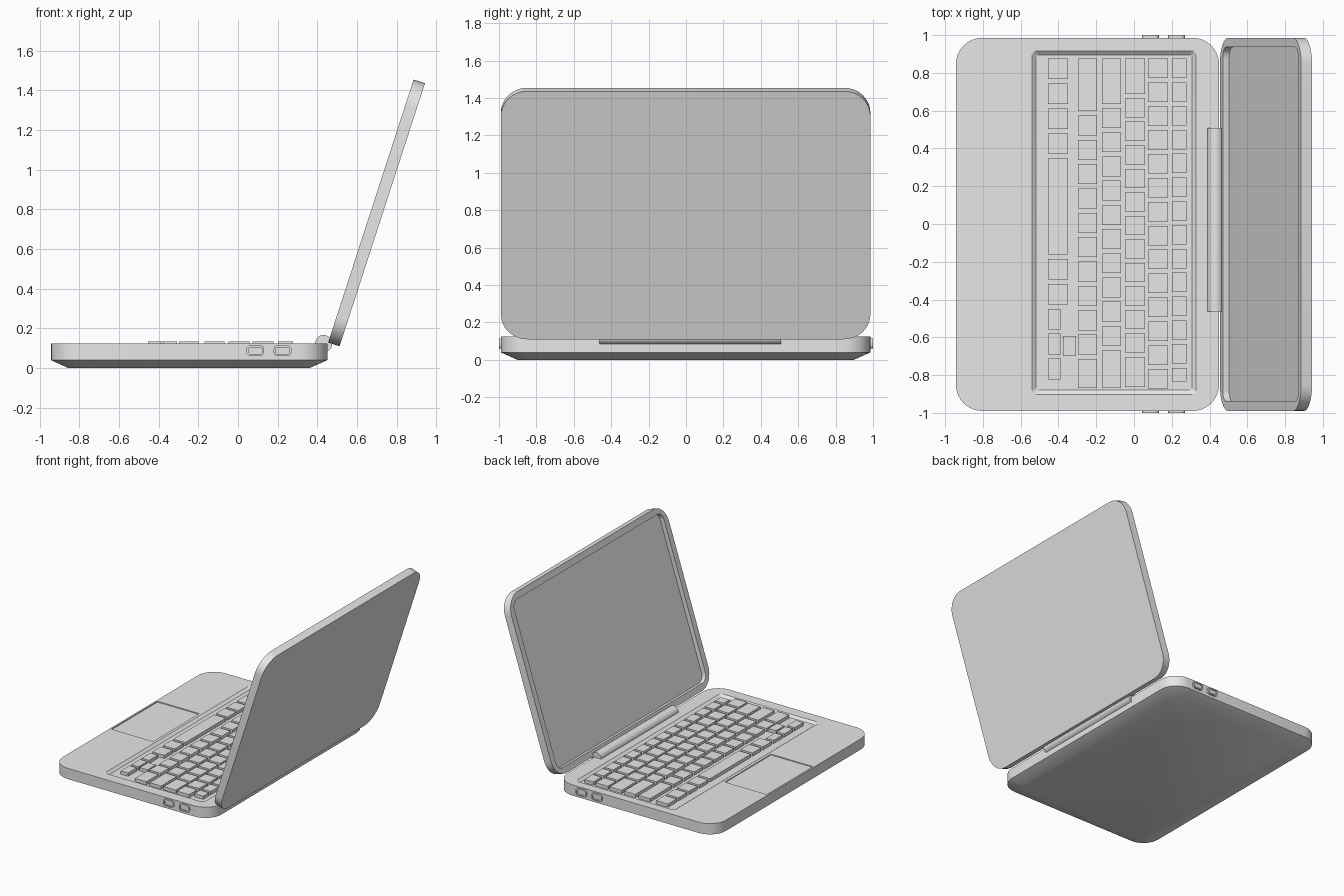
import bpy, bmesh, math
from mathutils import Matrix, Vector

cube = bpy.data.objects.get("Cube")
if cube:
    bpy.data.objects.remove(cube, do_unlink=True)

grey = bpy.data.materials.new("plain grey")
grey.use_nodes = True
grey.diffuse_color = (0.8, 0.8, 0.8, 1)
grey.node_tree.nodes["Principled BSDF"].inputs["Base Color"].default_value = (0.8, 0.8, 0.8, 1)

Y0, Y1 = -0.99, 0.986          # width of case and lid


def ring(x0, x1, y0, y1, z, r, steps=8):
    """Rounded rectangle outline at height z."""
    pts = []
    corners = [(x1 - r, y1 - r), (x0 + r, y1 - r), (x0 + r, y0 + r), (x1 - r, y0 + r)]
    for q, (cx, cy) in enumerate(corners):
        for i in range(steps + 1):
            a = math.pi / 2 * (q + i / steps)
            pts.append(Vector((cx + r * math.cos(a), cy + r * math.sin(a), z)))
    return pts


def finish(name, bm, matrix=Matrix()):
    bm.transform(matrix)
    bmesh.ops.recalc_face_normals(bm, faces=bm.faces)
    mesh = bpy.data.meshes.new(name)
    bm.to_mesh(mesh)
    bm.free()
    mesh.materials.append(grey)
    ob = bpy.data.objects.new(name, mesh)
    bpy.context.collection.objects.link(ob)
    return ob


def loft(name, rings, matrix=Matrix()):
    """Closed solid skinned through a list of outlines."""
    bm = bmesh.new()
    loops = [[bm.verts.new(p) for p in r] for r in rings]
    for a, b in zip(loops, loops[1:]):
        for i in range(len(a)):
            j = (i + 1) % len(a)
            bm.faces.new((a[i], a[j], b[j], b[i]))
    bm.faces.new(loops[0])
    bm.faces.new(loops[-1])
    return finish(name, bm, matrix)


def activate(ob):
    bpy.ops.object.select_all(action="DESELECT")
    ob.select_set(True)
    bpy.context.view_layer.objects.active = ob


def smooth(ob):
    activate(ob)
    bpy.ops.object.shade_smooth_by_angle(angle=math.radians(25))


def cut(ob, cutter):
    cutter.hide_render = True
    mod = ob.modifiers.new("cut", "BOOLEAN")
    mod.operation = "DIFFERENCE"
    mod.solver = "EXACT"
    mod.object = cutter
    activate(ob)
    bpy.ops.object.modifier_apply(modifier=mod.name)
    bpy.data.objects.remove(cutter, do_unlink=True)


# Case with tapered underside, keyboard well and sunken touchpad
case = loft("case", [
    ring(-0.855, 0.36, Y0 + 0.09, Y1 - 0.09, 0, 0.1),
    ring(-0.943, 0.45, Y0, Y1, 0.04, 0.14),
    ring(-0.943, 0.45, Y0, Y1, 0.125, 0.14)])
cut(case, loft("keyboard_well_cutter", [
    ring(-0.518, 0.307, -0.88, 0.896, 0.108, 0.015, 4),
    ring(-0.54, 0.328, -0.902, 0.917, 0.125, 0.025, 4),
    ring(-0.54, 0.328, -0.902, 0.917, 0.2, 0.025, 4)]))
cut(case, loft("touchpad_cutter", [
    ring(-0.93, -0.563, -0.262, 0.317, z, 0.003, 1) for z in (0.118, 0.2)]))
smooth(case)

# Keys: each row is a depth range and the key lengths from left to right
rows = [
    (-0.455, -0.35, [0.109] * 4 + [0.51] + [0.109] * 5),
    (-0.297, -0.197, [0.278] + [0.106] * 10 + [0.153]),
    (-0.169, -0.069, [0.24] + [0.105] * 10 + [0.2]),
    (-0.048, 0.058, [0.187] + [0.1016] * 11 + [0.159]),
    (0.074, 0.18, [0.1035] * 14),
    (0.201, 0.278, [0.103] * 13 + [0.072]),
]
keys = bmesh.new()


def key(x0, x1, y0, y1):
    size = Matrix.Diagonal((x1 - x0, y1 - y0, 0.032, 1))
    place = Matrix.Translation(((x0 + x1) / 2, (y0 + y1) / 2, 0.118))
    bmesh.ops.create_cube(keys, size=1, matrix=place @ size)


for n, (x0, x1, lengths) in enumerate(rows):
    y = 0.876
    for i, length in enumerate(lengths):
        narrow = n == 0 and i > 6          # half-depth arrow keys
        key(x0, x0 + 0.065 if narrow else x1, y - length, y)
        y -= length + 0.023
key(-0.375, -0.307, -0.698, -0.593)
finish("keys", keys)

# Lid: leaning slab with a sunken screen on its inner face
tilt = Matrix.Translation((0.4545, 0, 0.129)) @ Matrix.Rotation(math.radians(-72), 4, "Y")
length, rim = 1.394, 0.05
smooth(loft("lid", [
    ring(0, length, Y0, Y1, -0.0605, 0.14),
    ring(0, length, Y0, Y1, 0, 0.14),
    ring(rim, length - rim, Y0 + rim, Y1 - rim, 0, 0.06),
    ring(rim, length - rim, Y0 + rim, Y1 - rim, -0.035, 0.06)], tilt))

# Hinge barrel
bm = bmesh.new()
bmesh.ops.create_cone(bm, cap_ends=True, segments=32, radius1=0.043, radius2=0.043, depth=0.972)
smooth(finish("hinge", bm, Matrix.Translation((0.432, 0.023, 0.124))
              @ Matrix.Rotation(math.pi / 2, 4, "X")))

# Two hollow sockets on each side of the case
for side, s in (("right", 1), ("left", -1)):
    for n, x in enumerate((0.042, 0.18)):
        x1, t = x + 0.09, 0.01
        turn = Matrix.Diagonal((1, s, 1, 1)) @ Matrix.Rotation(math.pi / 2, 4, "X")
        smooth(loft(f"{side}_socket_{n + 1}", [
            ring(x, x1, 0.06, 0.115, 0.97, 0.02, 5),
            ring(x, x1, 0.06, 0.115, 1.0, 0.02, 5),
            ring(x + t, x1 - t, 0.07, 0.105, 1.0, 0.012, 5),
            ring(x + t, x1 - t, 0.07, 0.105, 0.992, 0.012, 5)], turn))
